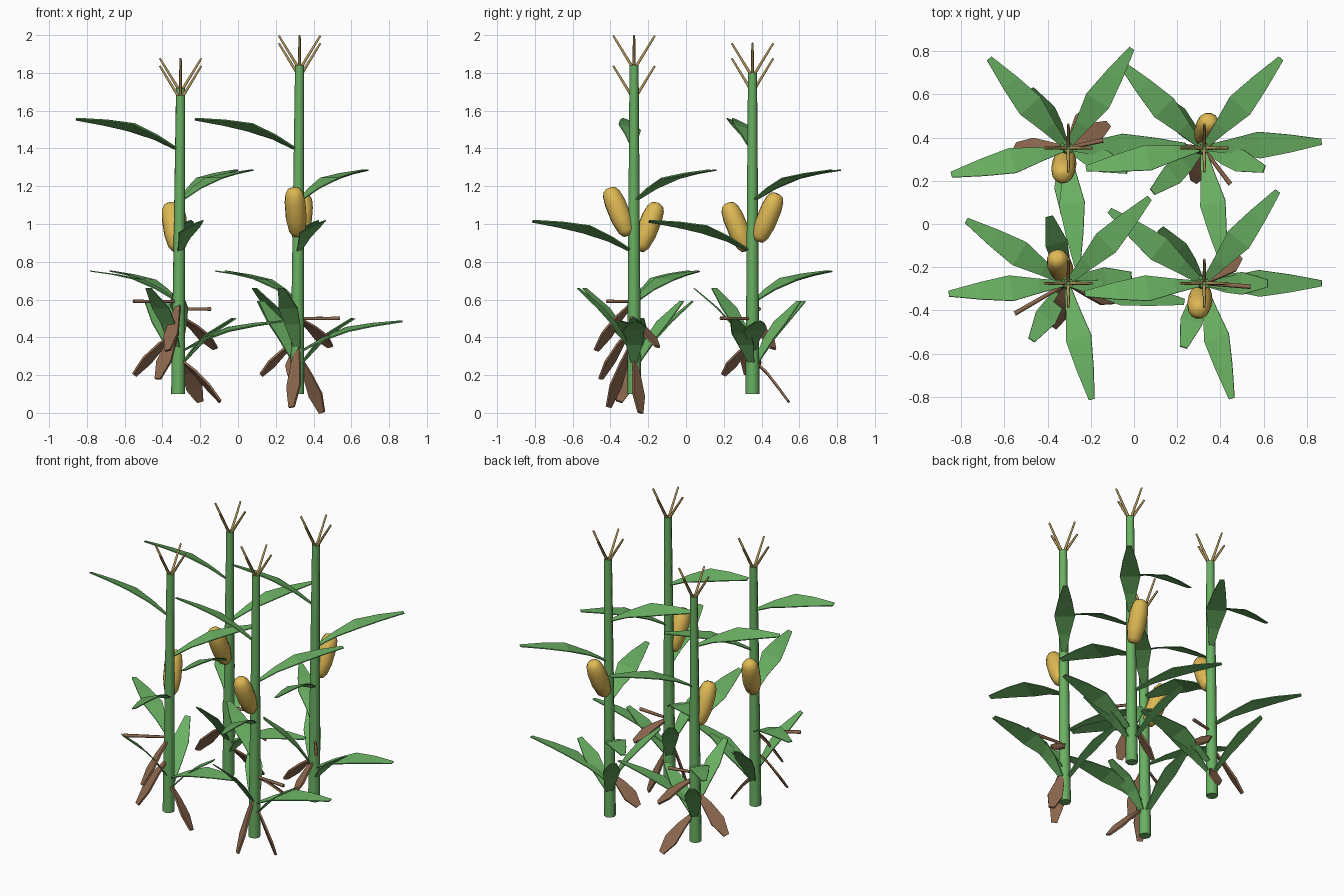
import bpy, bmesh, math
from mathutils import Vector

if "Cube" in bpy.data.objects:
    bpy.data.objects.remove(bpy.data.objects["Cube"])


def mat(name, rgb):
    m = bpy.data.materials.new(name)
    m.diffuse_color = (*rgb, 1)
    m.use_nodes = True
    m.node_tree.nodes["Principled BSDF"].inputs["Base Color"].default_value = m.diffuse_color
    return m


GREEN = mat("leaf_green", (0.145, 0.44, 0.125))
BROWN = mat("dry_brown", (0.27, 0.14, 0.078))
YELLOW = mat("cob_yellow", (0.73, 0.48, 0.088))
TAN = mat("tassel_tan", (0.46, 0.32, 0.11))


def loft(name, rings, material, smooth=False):
    """Skin a list of equal-sized rings and cap both ends."""
    bm = bmesh.new()
    loops = [[bm.verts.new(p) for p in ring] for ring in rings]
    n = len(loops[0])
    for a, b in zip(loops, loops[1:]):
        for i in range(n):
            j = (i + 1) % n
            bm.faces.new((a[i], a[j], b[j], b[i]))
    bm.faces.new(loops[0][::-1])
    bm.faces.new(loops[-1])
    bmesh.ops.recalc_face_normals(bm, faces=bm.faces)
    me = bpy.data.meshes.new(name)
    bm.to_mesh(me)
    bm.free()
    me.materials.append(material)
    ob = bpy.data.objects.new(name, me)
    bpy.context.collection.objects.link(ob)
    if smooth:
        bpy.ops.object.select_all(action='DESELECT')
        ob.select_set(True)
        bpy.context.view_layer.objects.active = ob
        bpy.ops.object.shade_smooth_by_angle(angle=math.radians(60))
    return ob


def tube(name, start, end, profile, sides, material, smooth=False):
    """Round part along start-end; profile holds (fraction, radius)."""
    start, end = Vector(start), Vector(end)
    q = (end - start).to_track_quat('Z', 'Y')
    rings = []
    for t, r in profile:
        c = start.lerp(end, t)
        rings.append([c + q @ Vector((r * math.cos(k * math.tau / sides),
                                      r * math.sin(k * math.tau / sides), 0))
                      for k in range(sides)])
    return loft(name, rings, material, smooth)


def blade(name, x, y, az, path, material, roll=0, thick=0.006):
    """Flat thin leaf rolled about its length; path holds (distance, height, width)."""
    a, roll = math.radians(az), math.radians(roll)
    out, flat = Vector((math.cos(a), math.sin(a), 0)), Vector((-math.sin(a), math.cos(a), 0))
    rings = []
    for i, (r, z, w) in enumerate(path):
        p, n = path[max(i - 1, 0)], path[min(i + 1, len(path) - 1)]
        tangent = (out * (n[0] - p[0]) + Vector((0, 0, n[1] - p[1]))).normalized()
        normal = tangent.cross(flat)
        side = (flat * math.cos(roll) + normal * math.sin(roll)) * (w / 2)
        up = tangent.cross(side).normalized() * (thick / 2)
        c = Vector((x, y, z)) + out * r
        rings.append([c + side + up, c - side + up, c - side - up, c + side - up])
    return loft(name, rings, material)


def long_leaf(z):
    return [(0.02, z, 0.03), (0.13, z + 0.06, 0.07), (0.26, z + 0.112, 0.125),
            (0.40, z + 0.137, 0.085), (0.55, z + 0.155, 0.028)]


def short_leaf(r, z0, z1):
    h = z1 - z0
    return [(0.015, z0, 0.03), (r * 0.35, z0 + h * 0.42, 0.085),
            (r * 0.6, z0 + h * 0.68, 0.105), (r, z1, 0.035)]


def dry_leaf(r, z0, z1):
    h = z1 - z0
    return [(0.02, z0, 0.025), (r * 0.4, z0 + h * 0.28, 0.06),
            (r * 0.72, z0 + h * 0.65, 0.09), (r, z1, 0.035)]


LONG = ((1.40, 18), (1.13, 0), (0.86, 18), (0.595, 4), (0.33, 10))   # height, roll
SHORT = ((0.31, 0.33, 0.66), (0.32, 0.25, 0.59), (0.30, 0.26, 0.50))

# Each stalk: place, top, leaf angles, cob (angle, height), stick (angle, length, height),
# dry leaves (angle, reach, start height, end height, roll)
STALKS = {
    "front_left": dict(pos=(-0.31, -0.275), top=1.68, long=(185, 46, -78, 148, -9),
                       short=(-122, 105, 7), cob=(112, 0.87), stick=(210, 0.28, 0.59),
                       dry=((-123, 0.21, 0.44, 0.18, 0), (-107, 0.21, 0.57, 0.33, 20),
                            (-20, 0.23, 0.27, 0.06, -30))),
    "front_right": dict(pos=(0.32, -0.275), top=1.84, long=(185, 51, -76, 142, 0),
                        short=(-107, 128, 0), cob=(-100, 0.95), stick=(-4, 0.22, 0.50),
                        dry=((15, 0.13, 0.27, 0.0, -35), (-105, 0.14, 0.35, 0.03, 25),
                             (36, 0.21, 0.49, 0.35, -15))),
    "back_left": dict(pos=(-0.31, 0.352), top=1.72, long=(193, 57, -85, 131, 1),
                      short=(-92, 122, -20), cob=(-100, 0.87), stick=(12, 0.17, 0.55),
                      dry=((60, 0.22, 0.27, 0.06, -25), (178, 0.24, 0.42, 0.2, 30),
                           (30, 0.22, 0.50, 0.34, -15))),
    "back_right": dict(pos=(0.32, 0.352), top=1.80, long=(190, 49, -80, 134, 3),
                       short=(-139, 130, -19), cob=(78, 0.92), stick=(-53, 0.21, 0.50),
                       dry=((-105, 0.16, 0.36, 0.2, 20), (188, 0.2, 0.37, 0.2, 30))),
}

for tag, s in STALKS.items():
    x, y = s["pos"]
    top = s["top"]

    # Tapered stalk
    tube(tag + "_stalk", (x - 0.007, y, 0.10), (x + 0.006, y, top),
         [(0, 0.037), (1, 0.024)], 8, GREEN, True)

    # Four tassel strands
    for k in range(4):
        dx, dy = math.cos(k * math.pi / 2), math.sin(k * math.pi / 2)
        tube(f"{tag}_tassel_{k}", (x + 0.006 + dx * 0.005, y + dy * 0.005, top - 0.015),
             (x + 0.006 + dx * 0.11, y + dy * 0.11, top + 0.157),
             [(0, 0.009), (1, 0.006)], 6, TAN, True)

    # Long arching leaves and short upright leaves
    for k, ((z, roll), az) in enumerate(zip(LONG, s["long"])):
        blade(f"{tag}_long_leaf_{k}", x, y, az, long_leaf(z), GREEN, roll)
    for k, (dims, az) in enumerate(zip(SHORT, s["short"])):
        blade(f"{tag}_short_leaf_{k}", x, y, az, short_leaf(*dims), GREEN)

    # Cob leaning away from the stalk
    a, z = math.radians(s["cob"][0]), s["cob"][1]
    c, d = math.cos(a), math.sin(a)
    tube(tag + "_cob", (x + c * 0.03, y + d * 0.03, z - 0.01),
         (x + c * 0.135, y + d * 0.135, z + 0.24),
         [(0, 0.026), (0.1, 0.044), (0.35, 0.056), (0.7, 0.056), (0.88, 0.048),
          (0.97, 0.034), (1, 0.016)], 12, YELLOW, True)

    # Dry stick and hanging dry leaves
    az, length, z = s["stick"]
    a = math.radians(az)
    tube(tag + "_dry_stick", (x, y, z), (x + length * math.cos(a), y + length * math.sin(a), z),
         [(0, 0.008), (1, 0.011)], 6, BROWN, True)
    for k, (az, r, z0, z1, roll) in enumerate(s["dry"]):
        blade(f"{tag}_dry_leaf_{k}", x, y, az, dry_leaf(r, z0, z1), BROWN, roll, 0.012)
